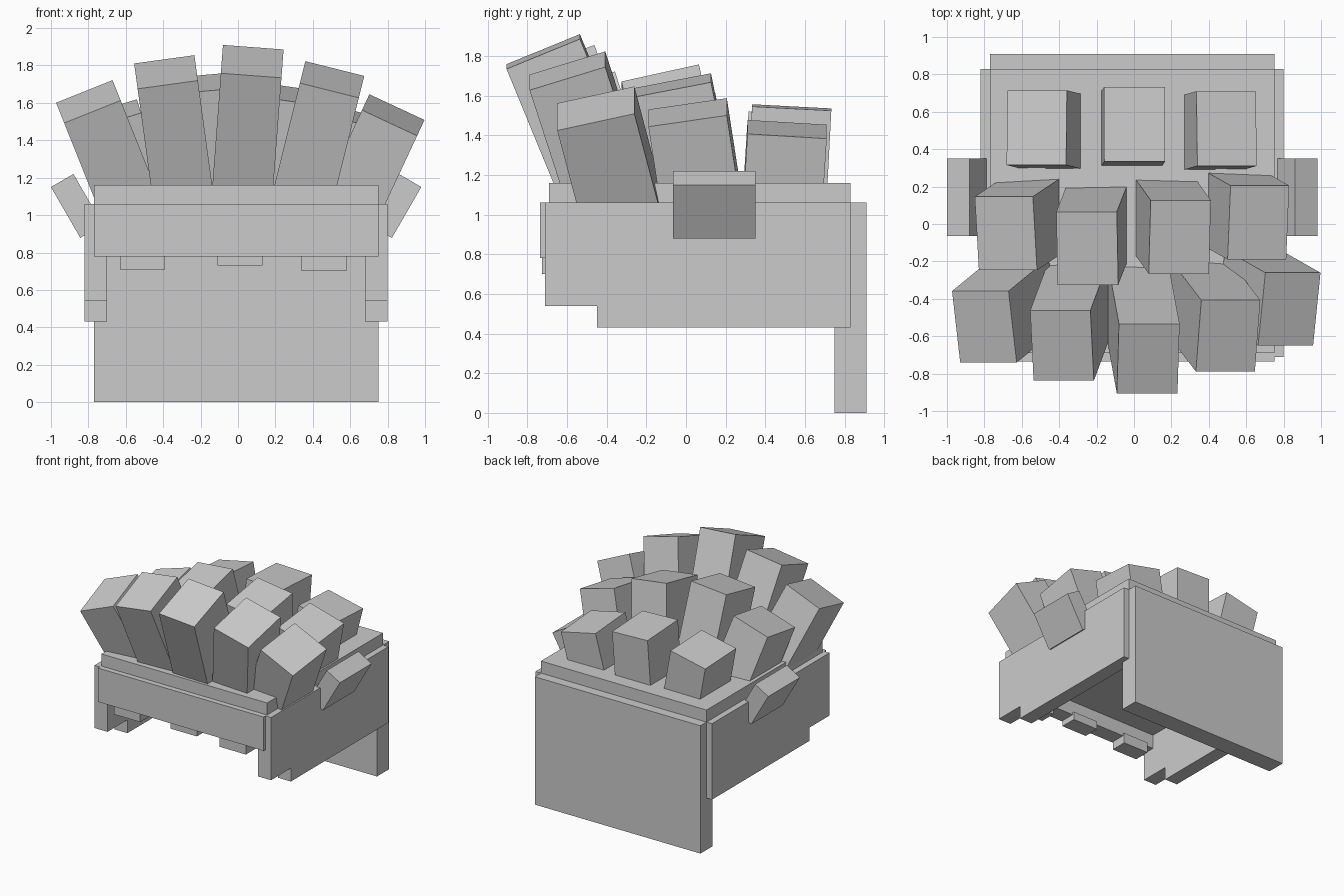
import bpy
import math
from mathutils import Euler, Vector

if "Cube" in bpy.data.objects:
    bpy.data.objects.remove(bpy.data.objects["Cube"])

grey = bpy.data.materials.new("light_grey")
grey.diffuse_color = (0.6, 0.6, 0.6, 1)
grey.use_nodes = True
grey.node_tree.nodes["Principled BSDF"].inputs["Base Color"].default_value = grey.diffuse_color


def make(name, verts, faces):
    mesh = bpy.data.meshes.new(name)
    mesh.from_pydata(verts, [], faces)
    mesh.materials.append(grey)
    obj = bpy.data.objects.new(name, mesh)
    bpy.context.collection.objects.link(obj)
    return obj


def box(name, x0, x1, y0, y1, z0, z1):
    verts = [(x, y, z) for z in (z0, z1) for x, y in ((x0, y0), (x1, y0), (x1, y1), (x0, y1))]
    faces = [(3, 2, 1, 0), (4, 5, 6, 7)] + [(i, (i + 1) % 4, (i + 1) % 4 + 4, i + 4) for i in range(4)]
    return make(name, verts, faces)


def prism(name, profile, x0, x1):
    """Extrude a counter-clockwise (y, z) profile along x."""
    n = len(profile)
    verts = [(x, y, z) for x in (x0, x1) for y, z in profile]
    faces = [tuple(reversed(range(n))), tuple(range(n, 2 * n))]
    faces += [(i, (i + 1) % n, (i + 1) % n + n, i + n) for i in range(n)]
    return make(name, verts, faces)


def tilted_block(name, top, pitch, roll, size, length):
    """Box hanging below the centre of its top face, tilted in degrees."""
    w, d = size[0] / 2, size[1] / 2
    obj = box(name, -w, w, -d, d, -length, 0)
    obj.location = Vector(top)
    obj.rotation_euler = Euler((math.radians(pitch), math.radians(roll), 0))
    return obj


# Base: top slab, back board, front board
box("top_slab", -0.77, 0.75, -0.69, 0.83, 0.90, 1.16)
box("back_board", -0.77, 0.75, 0.75, 0.91, 0, 1.06)
box("front_board", -0.77, 0.75, -0.735, -0.60, 0.78, 1.06)

# Side boards with a step at the lower front corner
side = [(-0.71, 0.54), (-0.45, 0.54), (-0.45, 0.43), (0.83, 0.43), (0.83, 1.06), (-0.71, 1.06)]
prism("left_side_board", side, -0.82, -0.70)
prism("right_side_board", side, 0.68, 0.80)

# Small tabs under the front board
for i, (x, z) in enumerate([(-0.63, 0.71), (-0.11, 0.73), (0.34, 0.70)]):
    box(f"front_tab_{i + 1}", x, x + 0.24, -0.725, -0.585, z, 0.80)

# Fanned blocks on top: (top centre, pitch, roll)
rows = {
    "front_block": [
        ((-0.80, -0.55, 1.607), 17, -21.8),
        ((-0.385, -0.65, 1.765), 20, -7.8),
        ((0.076, -0.72, 1.822), 22.3, 4.3),
        ((0.503, -0.598, 1.725), 17.5, 14),
        ((0.83, -0.455, 1.535), 13.5, 25),
    ],
    "middle_block": [
        ((-0.685, -0.05, 1.535), 11, -17),
        ((-0.25, -0.13, 1.70), 12.5, -5),
        ((0.245, -0.07, 1.652), 11, 8),
        ((0.665, 0.008, 1.515), 8.5, 15.5),
    ],
    "back_block": [
        ((-0.52, 0.515, 1.475), -3, -12),
        ((0.003, 0.533, 1.54), -3, 2),
        ((0.495, 0.51, 1.43), -3.5, 12.5),
    ],
}
for row, blocks in rows.items():
    for i, (top, pitch, roll) in enumerate(blocks):
        drop = math.cos(math.radians(pitch)) * math.cos(math.radians(roll))
        tilted_block(f"{row}_{i + 1}", top, pitch, roll, (0.325, 0.40), (top[2] - 1.07) / drop)

# Slanted side lugs
for name, x, s in (("left_lug", -0.94, -1), ("right_lug", 0.92, 1)):
    tilted_block(name, (x, 0.143, 1.185), 0, s * 30, (0.139, 0.415), 0.314)
